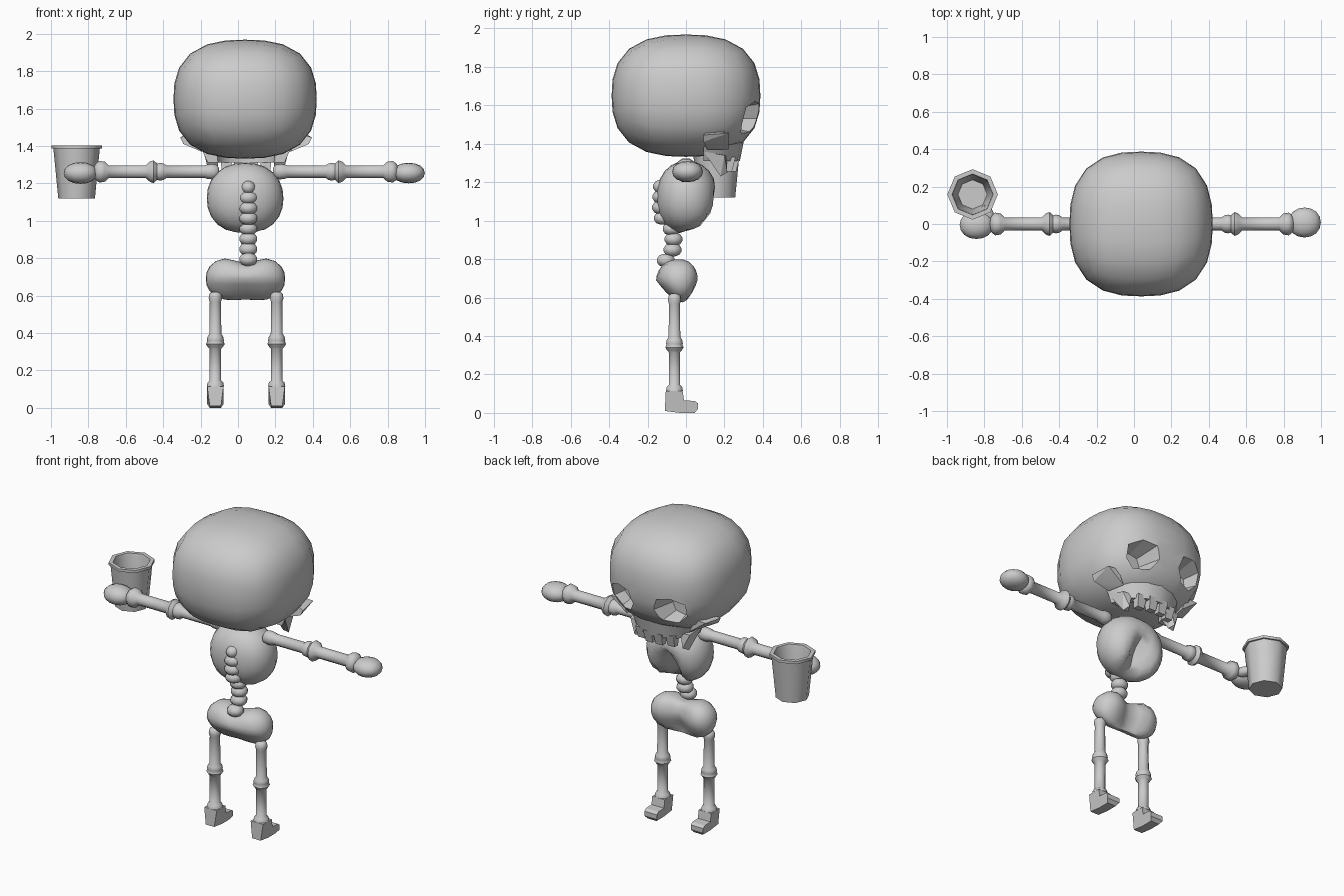
import bpy, bmesh
from math import sin, cos, pi, exp, radians
from mathutils import Vector, Matrix

if "Cube" in bpy.data.objects:
    bpy.data.objects.remove(bpy.data.objects["Cube"])

CX = 0.043  # mirror axis of the body


def finish(name, bm, angle=40):
    bmesh.ops.recalc_face_normals(bm, faces=bm.faces)
    me = bpy.data.meshes.new(name)
    bm.to_mesh(me)
    bm.free()
    ob = bpy.data.objects.new(name, me)
    bpy.context.collection.objects.link(ob)
    smooth(ob, angle)
    return ob


def smooth(ob, angle):
    bpy.ops.object.select_all(action='DESELECT')
    ob.select_set(True)
    bpy.context.view_layer.objects.active = ob
    bpy.ops.object.shade_smooth_by_angle(angle=radians(angle))


def blob(name, center, radii, n=2.0, cuts=5, warp=None, rot=0, angle=60):
    """Rounded box: subdivided cube projected onto a superellipsoid."""
    bm = bmesh.new()
    bmesh.ops.create_cube(bm, size=2)
    bmesh.ops.subdivide_edges(bm, edges=bm.edges[:], cuts=cuts, use_grid_fill=True)
    turn = Matrix.Rotation(rot, 3, 'Z')
    for v in bm.verts:
        d = Vector([sin(c * pi / 4) / cos(c * pi / 4) for c in v.co])
        d /= sum(abs(c) ** n for c in d) ** (1 / n)
        if warp:
            d = warp(d)
        v.co = turn @ Vector([a * b for a, b in zip(d, radii)]) + Vector(center)
    return finish(name, bm, angle)


def lathe(name, profile, place, seg=10, phase=0.0, angle=50):
    """Revolve (t, r) pairs; place maps (a, b, t) to world."""
    bm = bmesh.new()
    rings = []
    for t, r in profile:
        rings.append([bm.verts.new(place(r * cos(2 * pi * i / seg + phase),
                                         r * sin(2 * pi * i / seg + phase), t))
                      for i in range(seg)])
    for a, b in zip(rings, rings[1:]):
        for i in range(seg):
            j = (i + 1) % seg
            bm.faces.new((a[i], a[j], b[j], b[i]))
    bm.faces.new(rings[0])
    bm.faces.new(rings[-1])
    return finish(name, bm, angle)


def hull(name, points, angle=20):
    bm = bmesh.new()
    for p in points:
        bm.verts.new(p)
    bmesh.ops.convex_hull(bm, input=bm.verts[:])
    return finish(name, bm, angle)


def loft(name, a, b, angle=20):
    """Solid between two matching closed outlines."""
    bm = bmesh.new()
    va, vb = [bm.verts.new(p) for p in a], [bm.verts.new(p) for p in b]
    n = len(va)
    for i in range(n):
        bm.faces.new((va[i], va[(i + 1) % n], vb[(i + 1) % n], vb[i]))
    bm.faces.new(va)
    bm.faces.new(vb)
    return finish(name, bm, angle)


# skull with two tapered eye sockets
head = blob("skull", (CX - .005, 0, 1.65), (.383, .387, .318), n=2.6, cuts=5)
SOCKET = [(.07, 1.53), (.10, 1.61), (.19, 1.63), (.285, 1.60), (.29, 1.50), (.22, 1.43), (.11, 1.45)]
for s in (-1, 1):
    mx, mz = .18, 1.535
    front = [(CX + s * (mx + 1.15 * (x - mx)), .46, mz + 1.15 * (z - mz)) for x, z in SOCKET]
    back = [(CX + s * (mx - .01 + .6 * (x - mx)), .22, mz + .6 * (z - mz)) for x, z in SOCKET]
    cutter = loft("socket_cutter", front, back)
    mod = head.modifiers.new("socket", 'BOOLEAN')
    mod.operation, mod.object, mod.solver = 'DIFFERENCE', cutter, 'EXACT'
    bpy.context.view_layer.objects.active = head
    bpy.ops.object.modifier_apply(modifier=mod.name)
    bpy.data.objects.remove(cutter)
smooth(head, 38)

# upper jaw: curved band under the face
bm = bmesh.new()
rows = []
for i in range(9):
    a = pi * i / 8
    rows.append([bm.verts.new((CX + rx * cos(a), .09 + ry * sin(a), z)) for rx, ry, z in
                 ((.25, .21, 1.41), (.205, .19, 1.31), (.15, .13, 1.31), (.16, .13, 1.41))])
for p, q in zip(rows, rows[1:]):
    for k in range(4):
        bm.faces.new((p[k], p[(k + 1) % 4], q[(k + 1) % 4], q[k]))
bm.faces.new(rows[0])
bm.faces.new(rows[-1])
finish("upper_jaw", bm, 30)

# front teeth
for i, x in enumerate((-.105, -.035, .035, .105)):
    y = .255 - 2.2 * x * x
    top = [(CX + x + u * .031, y + v * .027, 1.33) for u, v in ((-1, -1), (1, -1), (1, 1), (-1, 1))]
    bot = [(CX + x + u * .024, y - .01 + v * .018, 1.255) for u, v in ((-1, -1), (1, -1), (1, 1), (-1, 1))]
    loft(f"tooth_{i + 1}", top, bot)

for side, s in (("left", -1), ("right", 1)):
    # side fang and cheekbone
    hull(f"{side}_fang", [(CX + s * x, y, z) for x, y, z in
         ((.225, .09, 1.36), (.15, .09, 1.36), (.21, .20, 1.34), (.15, .21, 1.34),
          (.19, .18, 1.23), (.15, .18, 1.235), (.17, .215, 1.25))])
    hull(f"{side}_cheekbone", [(CX + s * x, y, z) for x, y, z in
         ((.352, .09, 1.445), (.335, .22, 1.455), (.335, .09, 1.41), (.24, .11, 1.37),
          (.22, .22, 1.37), (.27, .12, 1.47), (.26, .22, 1.46))])


# rib cage with a notch at the lower front
def rib_warp(d):
    k = exp(-(d.x / .3) ** 2) * max(0, min(1, .35 - d.z)) * max(0, d.y + .25)
    return Vector((d.x, d.y - .55 * k, d.z + .45 * k))


blob("rib_cage", (CX - .005, .005, 1.12), (.205, .158, .19), n=2.2, warp=rib_warp)


# pelvis: two lobes, narrowing downwards
def pelvis_warp(d):
    mid = exp(-(d.x / .38) ** 2)
    y = d.y * (1 - .5 * max(0, -d.z)) - .6 * mid * max(0, d.y) + .15 * max(0, -d.z)
    return Vector((d.x, y, d.z - .35 * mid * max(0, d.z) + .12 * mid * max(0, -d.z)))


blob("pelvis", (CX - .003, -.037, .69), (.212, .118, .126), n=2.4, warp=pelvis_warp)

# spine
SPINE_Y = (-.125, -.128, -.13, -.12, -.075, -.065, -.07, -.105)
for i, y in enumerate(SPINE_Y):
    w = .038 if i == 0 else .05
    blob(f"vertebra_{i + 1}", (.055, y, 1.178 - .055 * i), (w, .048, .036), n=2.2, cuts=2)

# limbs and feet
ARM = [(.145, .022), (.155, .038), (.18, .043), (.205, .041), (.225, .034), (.425, .034), (.44, .046),
       (.46, .05), (.475, .046), (.495, .064), (.515, .056), (.535, .036), (.735, .036),
       (.755, .056), (.785, .061), (.805, .045), (.815, .02)]
LEG = [(.62, .018), (.61, .032), (.585, .036), (.565, .03), (.395, .032), (.38, .042), (.36, .046),
       (.355, .044), (.34, .05), (.325, .04), (.315, .031), (.145, .031), (.135, .042), (.115, .046), (.1, .03)]
FOOT = [(-.11, .01), (-.03, 0), (.045, 0), (.062, .02), (.062, .05), (.045, .062), (-.01, .065),
        (-.018, .115), (-.105, .115)]
for side, s in (("left", -1), ("right", 1)):
    lathe(f"{side}_arm", ARM, lambda a, b, t: (CX + s * t, a, 1.262 + b))
    lathe(f"{side}_leg", LEG, lambda a, b, t: (CX + s * .164 + a, -.06 + b, t))
    fx = CX + s * .164
    outline = lambda u: [(fx + u * (.03 if z < .015 else .044), y, z) for y, z in FOOT]
    loft(f"{side}_foot", outline(-1), outline(1))

# hands: open on the right, gripping the cup on the left
blob("right_hand", (.912, .008, 1.255), (.087, .08, .055), n=2.1, cuts=3)
blob("left_hand", (-.842, -.005, 1.255), (.09, .075, .058), n=2.1, cuts=3)
blob("left_thumb", (-.785, .055, 1.25), (.035, .05, .03), n=2.1, cuts=2, rot=.4)

# eight-sided hollow cup with a rim
CUP = [(1.12, .098), (1.385, .124), (1.385, .135), (1.402, .135), (1.402, .11), (1.385, .106), (1.15, .078)]
lathe("cup", CUP, lambda a, b, t: (-.863 + a, .158 + b, t), seg=8, angle=46)
